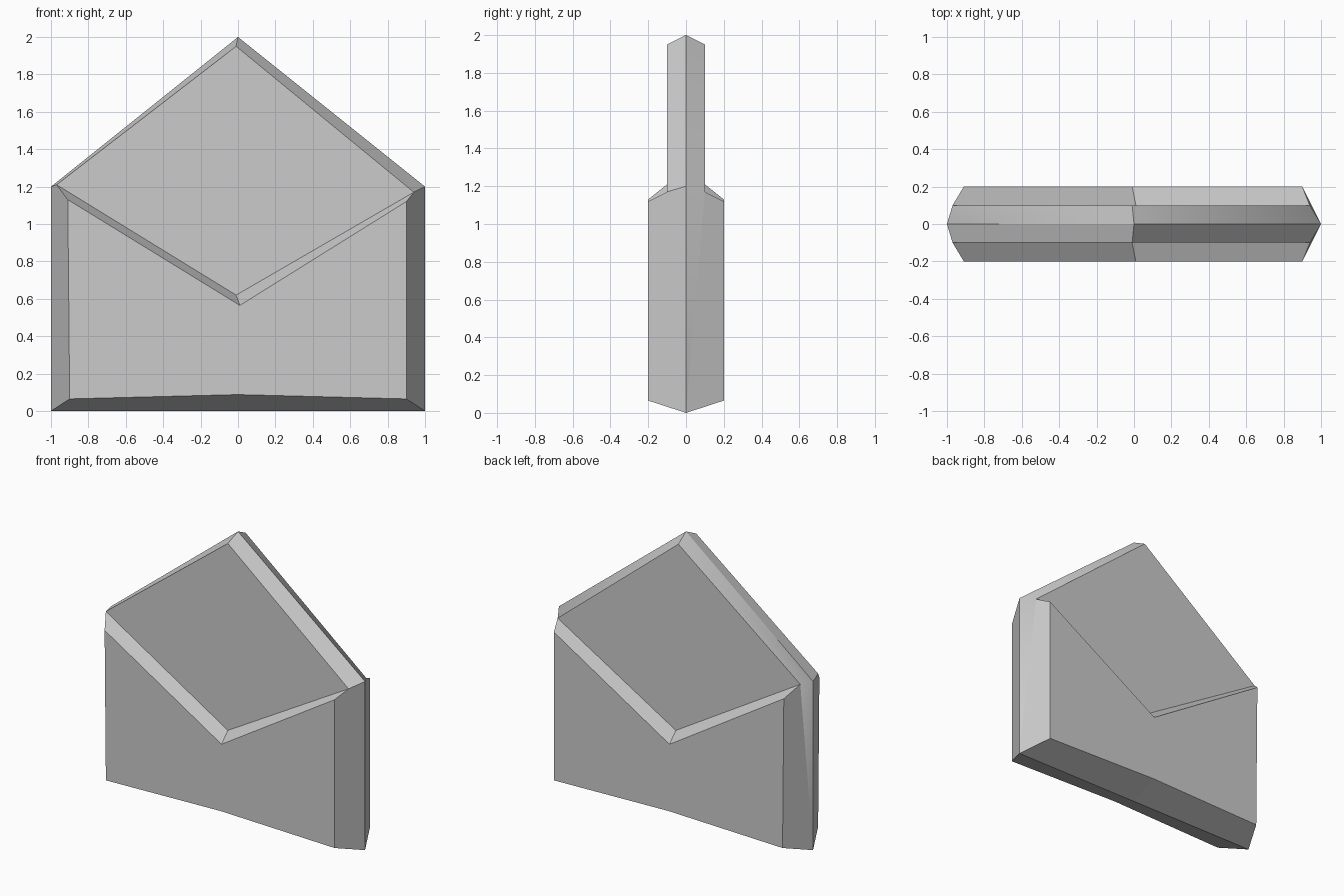
import bpy
import bmesh

cube = bpy.data.objects.get("Cube")
if cube:
    bpy.data.objects.remove(cube)

# Paper material
paper = bpy.data.materials.new("paper_grey")
paper.use_nodes = True
color = (0.6, 0.6, 0.6, 1)
paper.diffuse_color = color
paper.node_tree.nodes["Principled BSDF"].inputs["Base Color"].default_value = color

bm = bmesh.new()


def ring(points, y):
    return [bm.verts.new((x, y, z)) for x, z in points]


# Outermost rim, running around the middle of the thickness
foot_l, foot_m, foot_r, eave_r, peak, eave_l = ring(
    [(-1, 0), (0, 0), (1, 0), (1, 1.2), (0, 2), (-1, 1.2)], 0)
soft_edges = []

for side in (-1, 1):
    tilt = -0.01 * side
    # Raised body pocket face, with a V cut along its top
    b_l, b_m, b_r, b_tr, b_v, b_tl = body = ring(
        [(-0.9, 0.065), (0, 0.088), (0.9, 0.065),
         (0.9, 1.12), (tilt, 0.565), (-0.91, 1.13)], 0.2 * side)
    # Recessed flap face
    f_peak, f_r, f_v, f_l = flap = ring(
        [(-0.01, 1.95), (0.94, 1.17), (-tilt, 0.62), (-0.97, 1.21)], 0.1 * side)

    faces = [body, flap,
             (f_l, f_v, b_v, b_tl), (f_v, f_r, b_tr, b_v),      # V ledge
             (foot_l, foot_m, b_m, b_l), (foot_m, foot_r, b_r, b_m),  # base bevel
             (eave_l, peak, f_peak, f_l), (peak, eave_r, f_r, f_peak)]  # roof bevels

    # Side bevels; the back ones are folded from the upper corner to the foot
    for foot, eave, low, top, corner in ((foot_l, eave_l, b_l, b_tl, f_l),
                                         (foot_r, eave_r, b_r, b_tr, f_r)):
        if side < 0:
            faces.append((foot, eave, corner, top, low))
        else:
            faces += [(foot, eave, corner), (foot, corner, top, low)]
            soft_edges.append((eave, corner))
    for f in faces:
        bm.faces.new(f)

bmesh.ops.recalc_face_normals(bm, faces=bm.faces)

# Crisp folds everywhere except the soft back eaves
for f in bm.faces:
    f.smooth = True
for e in bm.edges:
    e.smooth = False
for pair in soft_edges:
    bm.edges.get(pair).smooth = True

mesh = bpy.data.meshes.new("envelope")
bm.to_mesh(mesh)
bm.free()
mesh.materials.append(paper)
envelope = bpy.data.objects.new("envelope", mesh)
bpy.context.collection.objects.link(envelope)
